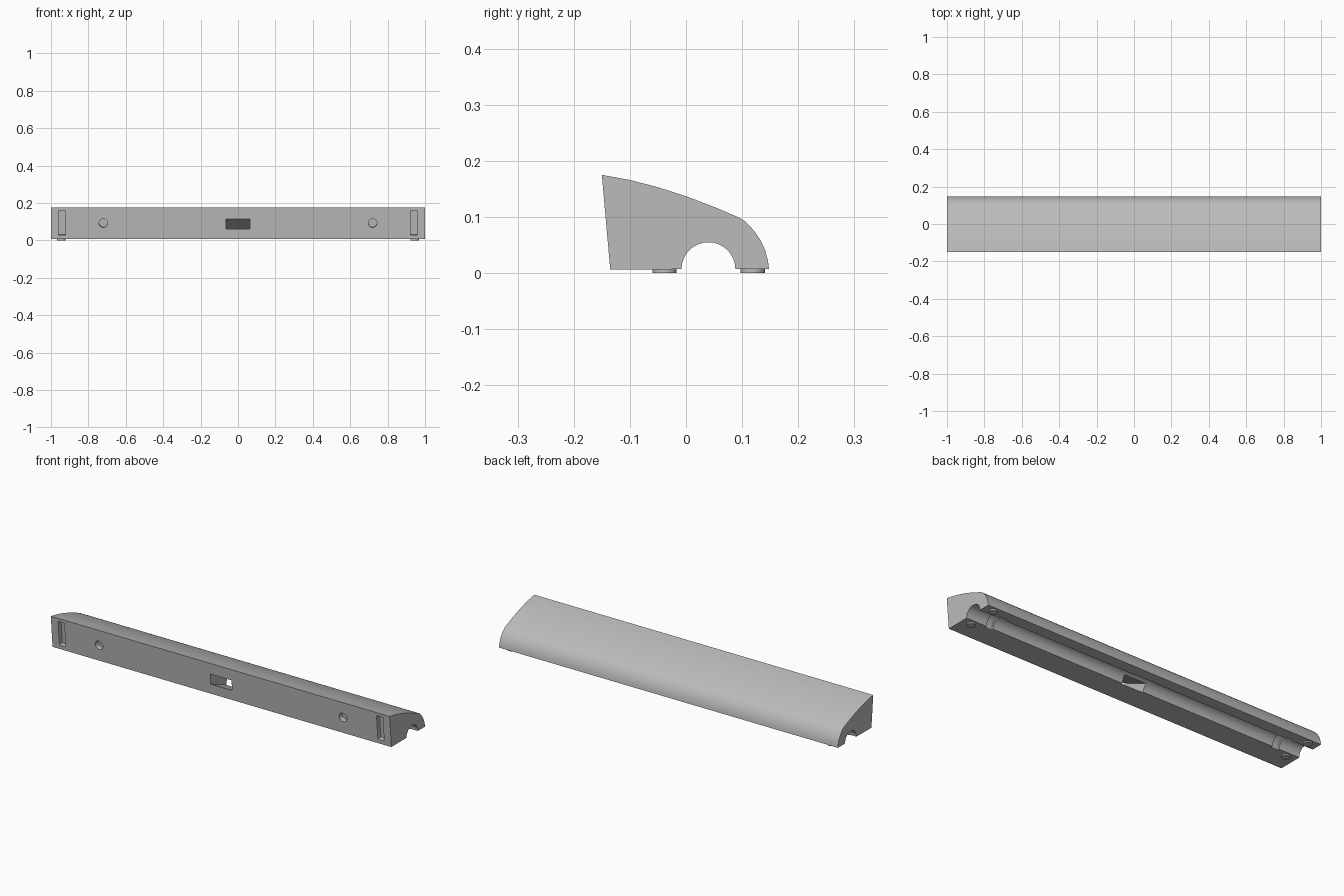
import bpy
import bmesh
import math
from mathutils import Matrix, Vector

cube = bpy.data.objects.get("Cube")
if cube:
    bpy.data.objects.remove(cube, do_unlink=True)

grey = bpy.data.materials.new("plain grey")
grey.use_nodes = True
grey.diffuse_color = (0.5, 0.5, 0.5, 1)
grey.node_tree.nodes["Principled BSDF"].inputs["Base Color"].default_value = (0.5, 0.5, 0.5, 1)

CHANNEL_Y, BASE_Z, CHANNEL_R = 0.04, 0.007, 0.048
SLANT = math.atan2(0.015, 0.169)


def make_object(name, bm):
    bmesh.ops.recalc_face_normals(bm, faces=bm.faces)
    mesh = bpy.data.meshes.new(name)
    bm.to_mesh(mesh)
    bm.free()
    mesh.materials.append(grey)
    obj = bpy.data.objects.new(name, mesh)
    bpy.context.collection.objects.link(obj)
    return obj


def extrude_profile(name, points, x0, x1):
    """Sweep a (y, z) outline along x."""
    bm = bmesh.new()
    face = bm.faces.new([bm.verts.new((x0, y, z)) for y, z in points])
    side = bmesh.ops.extrude_face_region(bm, geom=[face])["geom"]
    bmesh.ops.translate(bm, vec=(x1 - x0, 0, 0),
                        verts=[v for v in side if isinstance(v, bmesh.types.BMVert)])
    return make_object(name, bm)


def cylinder(name, centre, radius, depth, rotation, sides=32):
    bm = bmesh.new()
    bmesh.ops.create_cone(bm, cap_ends=True, segments=sides, radius1=radius, radius2=radius,
                          depth=depth, matrix=Matrix.Translation(centre) @ rotation)
    return make_object(name, bm)


def box(name, centre, size, rotation):
    bm = bmesh.new()
    bmesh.ops.create_cube(bm, size=1, matrix=Matrix.Translation(centre) @ rotation
                          @ Matrix.Diagonal(Vector(size).to_4d()))
    return make_object(name, bm)


def front_point(x, z):
    """Point on the leaning front face."""
    return (x, -0.135 - (z - 0.006) * math.tan(SLANT), z)


def cut(target, cutter):
    mod = target.modifiers.new("cut", "BOOLEAN")
    mod.operation = "DIFFERENCE"
    mod.solver = "EXACT"
    mod.object = cutter
    bpy.context.view_layer.objects.active = target
    bpy.ops.object.modifier_apply(modifier=mod.name)
    bpy.data.objects.remove(cutter, do_unlink=True)


# Main bar: sloping top, rounded back, half-round channel underneath
outline = [(-0.135, 0.006), (-0.15, 0.175), (-0.1, 0.166), (-0.05, 0.153), (0, 0.137),
           (0.05, 0.118), (0.09, 0.101), (0.102, 0.095), (0.113, 0.085), (0.123, 0.073),
           (0.132, 0.06), (0.141, 0.041), (0.146, 0.022), (0.148, BASE_Z)]
arc = [(CHANNEL_Y + CHANNEL_R * math.cos(math.pi * i / 16),
        BASE_Z + CHANNEL_R * math.sin(math.pi * i / 16)) for i in range(17)]
body = extrude_profile("body", outline + arc, -1, 1)

lean = Matrix.Rotation(SLANT, 4, "X")
face_out = Matrix.Rotation(SLANT + math.pi / 2, 4, "X")
along_x = Matrix.Rotation(math.pi / 2, 4, "Y")

for s in (-1, 1):
    # Tall shallow slots and round holes in the front
    cut(body, box("slot_cutter", front_point(s * 0.94, 0.093), (0.037, 0.05, 0.13), lean))
    cut(body, cylinder("hole_cutter", front_point(s * 0.72, 0.092), 0.023, 0.05, face_out))
    # Ring grooves around the channel
    cut(body, cylinder("groove_cutter", (s * 0.86, CHANNEL_Y, BASE_Z), 0.058, 0.04, along_x))

# Slanted tunnel from the front window down into the channel
tunnel = [(-0.175, 0.129), (-0.175, 0.074), (-0.012, 0.007), (-0.012, -0.01),
          (0.094, -0.01), (0.094, 0.007)]
cut(body, extrude_profile("tunnel_cutter", tunnel, -0.063, 0.063))

# Round pads under both ends
feet = []
for side, s in (("right", -1), ("left", 1)):
    for place, y in (("front", -0.038), ("back", 0.119)):
        feet.append(cylinder(f"{place}_{side}_foot", (s * 0.945, y, 0.004), 0.0215, 0.008,
                             Matrix.Identity(4)))

# Smooth curved surfaces, keep the edges crisp
bpy.ops.object.select_all(action="DESELECT")
for obj in [body] + feet:
    obj.select_set(True)
bpy.context.view_layer.objects.active = body
bpy.ops.object.shade_smooth_by_angle(angle=math.radians(30))
